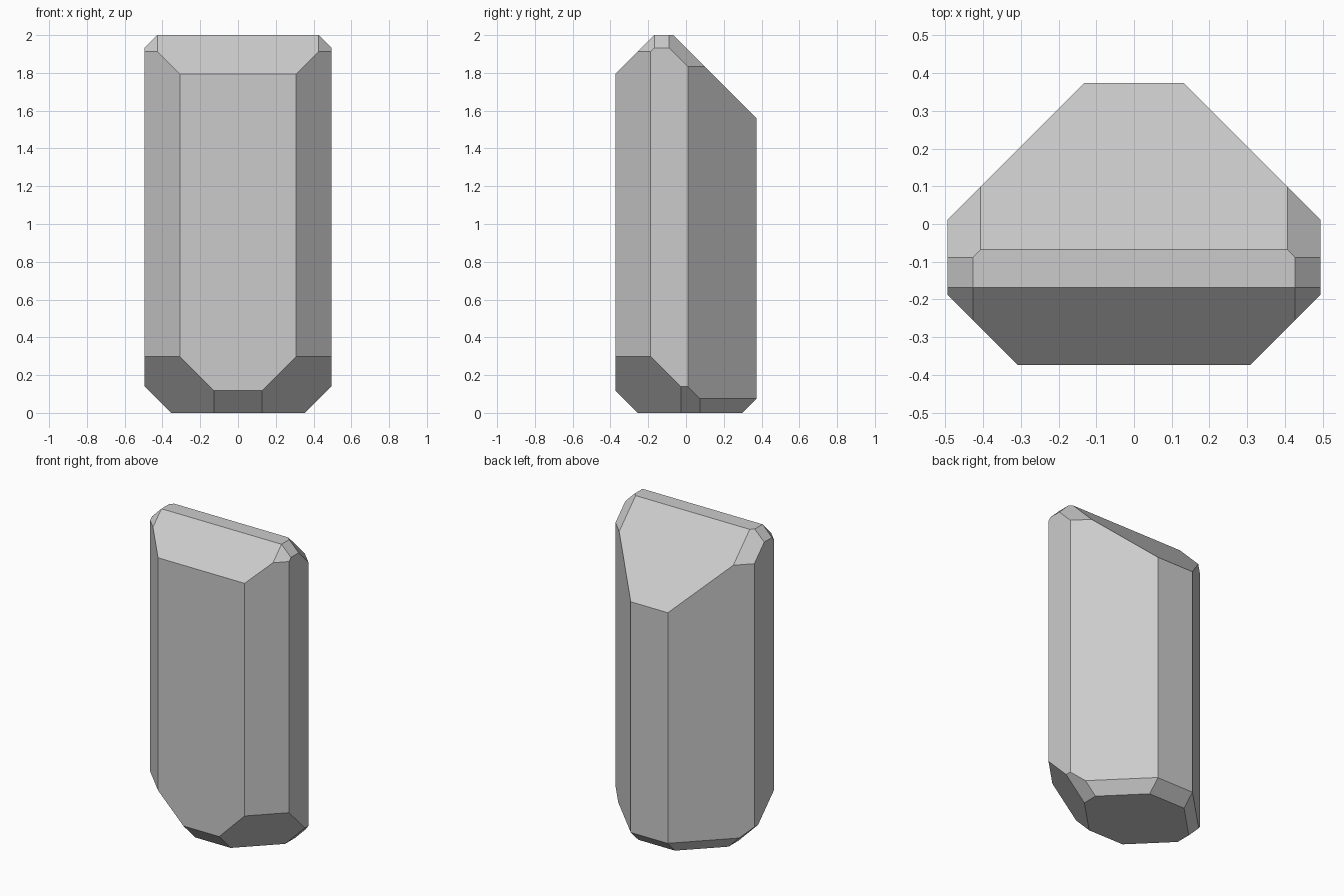
import bpy, bmesh
from mathutils import Vector

if "Cube" in bpy.data.objects:
    bpy.data.objects.remove(bpy.data.objects["Cube"])

HALF_X, HALF_Y, HEIGHT = 0.494, 0.373, 2.0

# Starting block
bm = bmesh.new()
bmesh.ops.create_cube(bm, size=1)
for v in bm.verts:
    v.co = (v.co.x * 2 * HALF_X, v.co.y * 2 * HALF_Y, (v.co.z + 0.5) * HEIGHT)


def slice_off(normal, offset):
    """Remove everything where normal . p > offset and cap the cut."""
    n = Vector(normal)
    geom = bm.verts[:] + bm.edges[:] + bm.faces[:]
    bmesh.ops.bisect_plane(bm, geom=geom, dist=1e-4, plane_co=n * (offset / n.length_squared),
                           plane_no=n, clear_outer=True)
    rim = [e for e in bm.edges if e.is_boundary]
    if rim:
        bmesh.ops.contextual_create(bm, geom=rim)


# 45 degree cuts: direction and offset (x is mirrored)
CUTS = [
    ((1, -1, 0), 0.681), ((1, 1, 0), 0.505),        # upright corners
    ((0, -1, -1), 0.255), ((0, 1, -1), 0.298),      # bottom front, back
    ((1, 0, -1), 0.355),                            # bottom sides
    ((1, -1, -1), 0.382), ((1, 1, -1), 0.429),      # bottom corners
    ((0, -1, 1), 2.168), ((0, 1, 1), 1.932),        # top front, back
    ((1, 0, 1), 2.427),                             # top sides
    ((1, -1, 1), 2.595), ((1, 1, 1), 2.338),        # top corners
]
for (x, y, z), offset in CUTS:
    for side in ((1, -1) if x else (1,)):
        slice_off((x * side, y, z), offset)

bmesh.ops.recalc_face_normals(bm, faces=bm.faces)

mesh = bpy.data.meshes.new("faceted_block")
bm.to_mesh(mesh)
bm.free()
bpy.context.collection.objects.link(bpy.data.objects.new("faceted_block", mesh))
